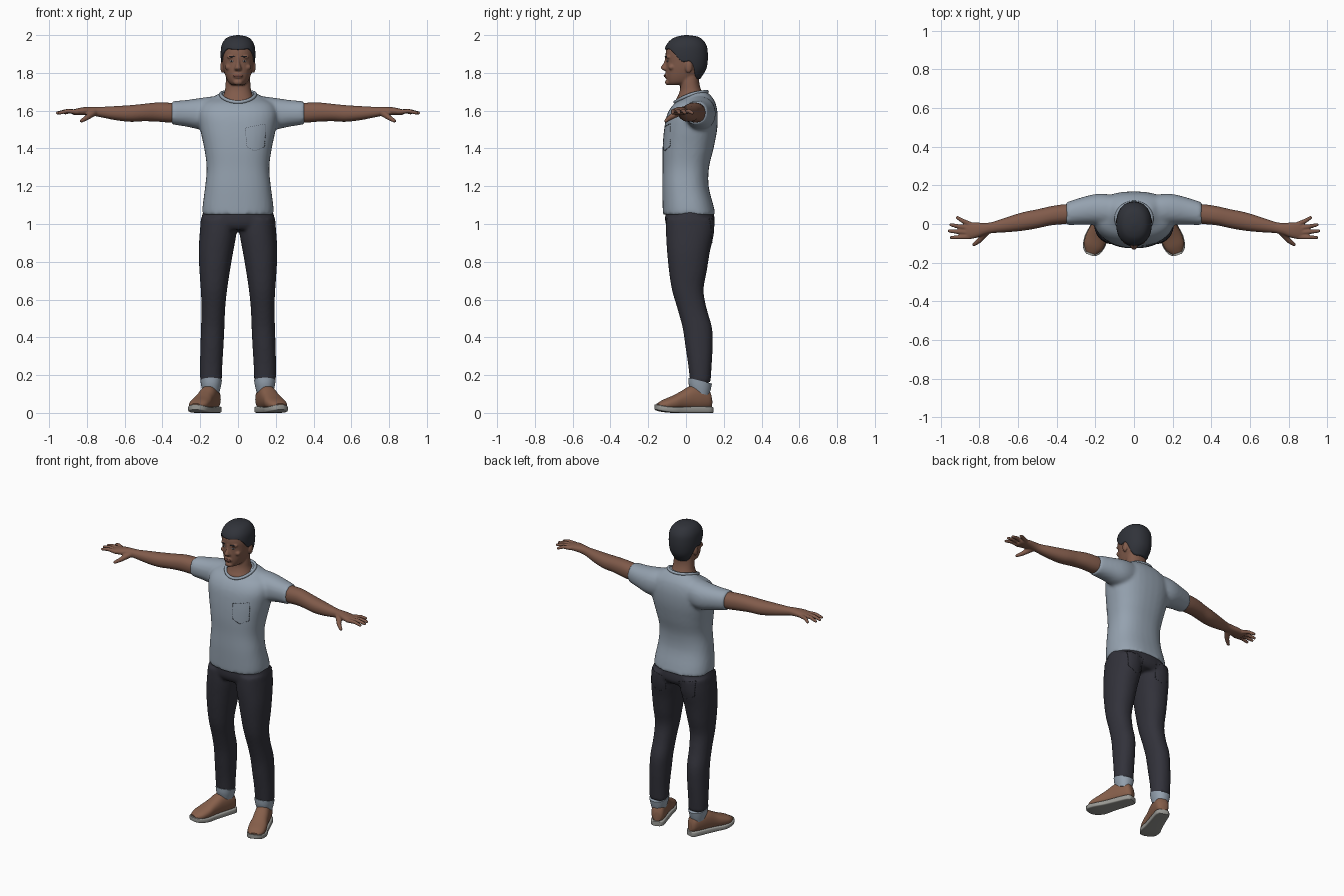
import bpy, bmesh, math
from mathutils import Vector, Matrix

old = bpy.data.objects.get("Cube")
if old:
    bpy.data.objects.remove(old, do_unlink=True)


def material(name, r, g, b):
    m = bpy.data.materials.new(name)
    m.use_nodes = True
    m.diffuse_color = (r, g, b, 1)
    bsdf = m.node_tree.nodes["Principled BSDF"]
    bsdf.inputs["Base Color"].default_value = (r, g, b, 1)
    bsdf.inputs["Roughness"].default_value = 0.8
    return m


SKIN = material("brown skin", 0.22, 0.105, 0.07)
SHIRT = material("pale blue cotton", 0.30, 0.36, 0.43)
DENIM = material("dark denim", 0.032, 0.032, 0.043)
HAIR = material("black hair", 0.03, 0.033, 0.042)
LEATHER = material("tan leather", 0.24, 0.115, 0.07)
RUBBER = material("grey rubber", 0.32, 0.32, 0.30)
THREAD = material("dark thread", 0.06, 0.07, 0.09)
LIP = material("lip brown", 0.15, 0.06, 0.045)
EYE = material("eye white", 0.35, 0.35, 0.36)


def at(keys, t):
    """Smooth interpolation through the keys at index t."""
    last = len(keys) - 1
    i = min(int(t), last - 1)
    f = t - i
    p, q, r, s = (keys[min(max(i + k, 0), last)] for k in (-1, 0, 1, 2))
    return [b + 0.5 * f * (c - a + f * (2 * a - 5 * b + 4 * c - d + f * (3 * (b - c) + d - a)))
            for a, b, c, d in zip(p, q, r, s)]


def ring_point(key, angle, power=2.2):
    """Point on a rounded section; key = position, min/max of both cross axes."""
    pos, a0, a1, b0, b1 = key
    s, c = math.sin(angle), -math.cos(angle)
    u = math.copysign(abs(s) ** (2 / power), s)
    v = math.copysign(abs(c) ** (2 / power), c)
    return (a0 + a1 + (a1 - a0) * u) / 2, (b0 + b1 + (b1 - b0) * v) / 2, pos


def loft(bm, keys, axis="z", sides=32, power=2.2, sub=4):
    rings = []
    for j in range((len(keys) - 1) * sub + 1):
        key = at(keys, j / sub)
        ring = []
        for i in range(sides):
            a, b, pos = ring_point(key, math.tau * i / sides, power)
            co = {"z": (a, b, pos), "x": (pos, a, b), "y": (a, pos, b)}[axis]
            ring.append(bm.verts.new(co))
        rings.append(ring)
    for lo, hi in zip(rings, rings[1:]):
        for i in range(sides):
            k = (i + 1) % sides
            bm.faces.new((lo[i], lo[k], hi[k], hi[i]))
    bm.faces.new(rings[0])
    bm.faces.new(rings[-1])


def blob(bm, centre, size):
    m = Matrix.Translation(centre) @ Matrix.Diagonal((*size, 1))
    bmesh.ops.create_uvsphere(bm, u_segments=16, v_segments=10, radius=1, matrix=m)


def finger(bm, a, b, ra, rb):
    a, b = Vector(a), Vector(b)
    d = b - a
    m = Matrix.Translation((a + b) / 2) @ d.to_track_quat("Z", "Y").to_matrix().to_4x4()
    bmesh.ops.create_cone(bm, cap_ends=True, segments=12, radius1=ra, radius2=rb,
                          depth=d.length, matrix=m)
    blob(bm, a, [ra] * 3)
    blob(bm, b, [rb] * 3)


def finish(bm, name, mat, mirror=False, voxel=0, relax=0):
    bmesh.ops.recalc_face_normals(bm, faces=bm.faces)
    for f in bm.faces:
        f.smooth = True
    for e in bm.edges:
        e.smooth = e.calc_face_angle(0) < 0.8
    me = bpy.data.meshes.new(name)
    bm.to_mesh(me)
    bm.free()
    me.materials.append(mat)
    ob = bpy.data.objects.new(name, me)
    bpy.context.collection.objects.link(ob)
    if mirror:
        ob.modifiers.new("Mirror", "MIRROR").use_mirror_merge = False
    if voxel:
        r = ob.modifiers.new("Blend", "REMESH")
        r.mode, r.voxel_size, r.use_smooth_shade = "VOXEL", voxel, True
        s = ob.modifiers.new("Relax", "SMOOTH")
        s.factor, s.iterations = 0.5, relax
    return ob


def sym(rows):
    return [(z, -w, w, f, b) for z, w, f, b in rows]


# Shirt: body and sleeves blended together
bm = bmesh.new()
loft(bm, sym([(1.05, .19, -.122, .157), (1.1, .187, -.124, .145), (1.2, .174, -.126, .12),
              (1.3, .166, -.124, .122), (1.4, .179, -.124, .146), (1.5, .2, -.116, .165),
              (1.58, .21, -.1, .168), (1.635, .19, -.065, .158), (1.667, .14, -.015, .142),
              (1.697, .09, .02, .115)]), power=2.4)
sleeve = [(.05, 0, .14, 1.52, 1.68), (.14, -.01, .155, 1.5, 1.675), (.2, -.005, .155, 1.5, 1.667),
          (.27, -.003, .138, 1.515, 1.657), (.35, -.007, .113, 1.527, 1.65)]
loft(bm, sleeve, "x")
loft(bm, [(-x, *rest) for x, *rest in sleeve], "x")
shirt = finish(bm, "shirt", SHIRT, voxel=.01, relax=6)

# Collar band
curve = bpy.data.curves.new("collar", "CURVE")
curve.dimensions, curve.bevel_depth, curve.bevel_resolution = "3D", .009, 3
spline = curve.splines.new("POLY")
spline.points.add(47)
spline.use_cyclic_u = True
for i, p in enumerate(spline.points):
    a = math.tau * i / 48
    c = math.cos(a)
    p.co = (.092 * math.sin(a), .027 - .085 * c, 1.7 - .055 * (.5 + c / 2) ** 2, 1)
curve.materials.append(SHIRT)
bpy.context.collection.objects.link(bpy.data.objects.new("collar", curve))

# Arms with hands
bm = bmesh.new()
loft(bm, [(.28, .01, .105, 1.54, 1.64), (.36, 0, .102, 1.537, 1.642), (.43, -.007, .092, 1.542, 1.643),
          (.5, -.022, .076, 1.544, 1.636), (.57, -.034, .062, 1.541, 1.629), (.65, -.042, .038, 1.55, 1.624),
          (.73, -.047, .011, 1.566, 1.62), (.77, -.055, .006, 1.573, 1.621), (.82, -.073, .008, 1.576, 1.618),
          (.86, -.078, .007, 1.576, 1.61), (.875, -.07, 0, 1.58, 1.604)], "x")
for base, tip in ((0, .033), (-.022, -.004), (-.045, -.036), (-.067, -.07)):
    reach = .956 - 9 * (tip + .035) ** 2
    mid = ((.86 + reach) / 2, (base + tip) / 2, 1.598)
    finger(bm, (.85, base, 1.594), mid, .013, .0115)
    finger(bm, mid, (reach, tip, 1.588), .0115, .009)
finger(bm, (.765, -.04, 1.59), (.8, -.085, 1.563), .02, .014)
finger(bm, (.8, -.085, 1.563), (.828, -.106, 1.546), .014, .01)
finish(bm, "arms", SKIN, mirror=True, voxel=.005, relax=3)

# Jeans: hips and legs
bm = bmesh.new()
loft(bm, sym([(.97, .16, -.09, .135), (1, .198, -.108, .152), (1.04, .192, -.11, .15), (1.08, .18, -.105, .14)]))
leg = [(1.03, .005, .195, -.105, .15), (.95, .008, .203, -.106, .148), (.85, .026, .208, -.1, .126),
       (.75, .043, .204, -.09, .11), (.65, .058, .197, -.074, .093), (.55, .068, .193, -.045, .11),
       (.45, .072, .196, -.018, .138), (.35, .077, .199, -.003, .141), (.25, .083, .201, .012, .136),
       (.16, .086, .2, .022, .13)]
loft(bm, leg)
loft(bm, [(z, -b, -a, f, k) for z, a, b, f, k in leg])
jeans = finish(bm, "jeans", DENIM, voxel=.01, relax=4)

# Rolled cuffs, dipping at the heel
bm = bmesh.new()
loft(bm, [(.105, .1, .186, .024, .122), (.14, .091, .194, .014, .131), (.172, .085, .199, .012, .137)])
for v in bm.verts:
    v.co.z -= (v.co.y - .07) * .25
finish(bm, "cuffs", SHIRT, mirror=True)

# Shoes and soles, toes turned outward
turn = Matrix.Translation((.14, .08, 0)) @ Matrix.Rotation(math.radians(20), 4, "Z") @ Matrix.Translation((0, -.08, 0))
upper = [(.135, .022, .03, .085), (.118, .038, .02, .125), (.07, .045, .015, .143), (.02, .047, .015, .142),
         (-.03, .049, .015, .115), (-.08, .055, .015, .09), (-.13, .05, .017, .07), (-.165, .026, .025, .05)]
sole = [(.14, .026, 0, .03), (.12, .042, 0, .034), (.05, .047, 0, .034), (-.03, .052, 0, .032),
        (-.09, .06, .001, .032), (-.14, .052, .007, .037), (-.165, .036, .013, .042), (-.176, .018, .018, .044)]
for name, rows, mat, power in (("shoes", upper, LEATHER, 2.3), ("soles", sole, RUBBER, 6)):
    bm = bmesh.new()
    loft(bm, sym(rows), "y", power=power)
    bm.transform(turn)
    finish(bm, name, mat, mirror=True)

# Head, neck, nose, ears and brow ridge
skull = sym([(1.735, .03, -.09, 0), (1.75, .05, -.1, .05), (1.78, .065, -.105, .075), (1.82, .077, -.106, .1),
             (1.86, .083, -.105, .108), (1.9, .085, -.108, .109), (1.94, .081, -.1, .103),
             (1.97, .065, -.075, .083), (1.985, .043, -.045, .058), (1.992, .01, -.01, .015)])
bm = bmesh.new()
loft(bm, skull)
loft(bm, sym([(1.6, .09, -.05, .1), (1.65, .088, -.056, .1), (1.68, .078, -.042, .095),
              (1.71, .069, -.032, .08), (1.75, .065, -.03, .07), (1.82, .06, -.03, .07)]))
loft(bm, sym([(1.885, .008, -.111, -.08), (1.855, .01, -.117, -.08), (1.832, .016, -.133, -.08),
              (1.82, .02, -.13, -.08), (1.81, .012, -.112, -.08)]))
blob(bm, (0, -.095, 1.75), (.025, .016, .016))
blob(bm, (0, -.102, 1.785), (.026, .013, .016))
for s in (-1, 1):
    blob(bm, (s * .082, .014, 1.832), (.012, .02, .033))
    blob(bm, (s * .034, -.092, 1.884), (.026, .014, .009))
    blob(bm, (s * .048, -.077, 1.83), (.022, .016, .016))
head = finish(bm, "head", SKIN, voxel=.005, relax=3)

# Hair cap rising from the hairline
hairline = [(t,) for t in (5.5, 5.55, 5.55, 5, 4, 4, 2.6, 1.9, 1.8, 1.8)]
bm = bmesh.new()
cols, rows, grid = 64, 24, []
for i in range(cols):
    a = math.tau * i / cols
    start = at(hairline, min(a, math.tau - a) / math.pi * 9)[0]
    column = []
    for j in range(rows + 1):
        x, y, z = ring_point(at(skull, start + (9 - start) * j / rows), a)
        column.append(bm.verts.new((x * 1.08, y * 1.06, z + .06 * (z - 1.87))))
    grid.append(column)
for a, b in zip(grid, grid[1:] + grid[:1]):
    for j in range(rows):
        bm.faces.new((a[j], b[j], b[j + 1], a[j + 1]))
bm.faces.new([c[-1] for c in grid])
hair = finish(bm, "hair", HAIR)
hair.modifiers.new("Thickness", "SOLIDIFY").thickness = .012

# Surface details are placed by casting onto the finished parts
bpy.context.view_layer.update()
graph = bpy.context.evaluated_depsgraph_get()


def surface(ob, x, z, side=-1):
    hit, co, *_ = ob.evaluated_get(graph).ray_cast(Vector((x, side, z)), Vector((0, -side, 0)))
    return co if hit else Vector((x, 0, z))


def stitches(name, ob, path, mat, side=-1):
    bm = bmesh.new()
    for (x0, z0), (x1, z1) in zip(path, path[1:]):
        n = max(2, round(math.hypot(x1 - x0, z1 - z0) / .011))
        tilt = Matrix.Rotation(math.atan2(z0 - z1, x1 - x0), 4, "Y")
        for k in range(n):
            f = (k + .5) / n
            co = surface(ob, x0 + (x1 - x0) * f, z0 + (z1 - z0) * f, side)
            m = Matrix.Translation(co) @ tilt @ Matrix.Diagonal((.006, .003, .0025, 1))
            bmesh.ops.create_cube(bm, size=1, matrix=m)
    finish(bm, name, mat)


stitches("chest_pocket", shirt, [(.04, 1.51), (.145, 1.53), (.142, 1.41), (.09, 1.385),
                                 (.045, 1.41), (.04, 1.51)], THREAD)
for s, label in ((1, "left"), (-1, "right")):
    path = [(s * x, z) for x, z in ((.05, 1.01), (.16, 1.03), (.155, .93), (.105, .9), (.06, .92), (.05, 1.01))]
    stitches(label + "_back_pocket", jeans, path, HAIR, 1)

# Eyes, irises, eyebrows and lips
for name, mat, x, z, size in (("eyes", EYE, .034, 1.862, (.011, .003, .0045)),
                              ("irises", HAIR, .034, 1.862, (.0045, .0045, .0045)),
                              ("eyebrows", HAIR, .035, 1.886, (.02, .003, .0035)),
                              ("lips", LIP, .007, 1.785, (.019, .004, .007))):
    bm = bmesh.new()
    co = surface(head, x, z)
    blob(bm, (0, 0, 0), size)
    bm.transform(Matrix.Translation(co) @ Matrix.Rotation(x * 12, 4, "Z"))
    finish(bm, name, mat, mirror=True)
